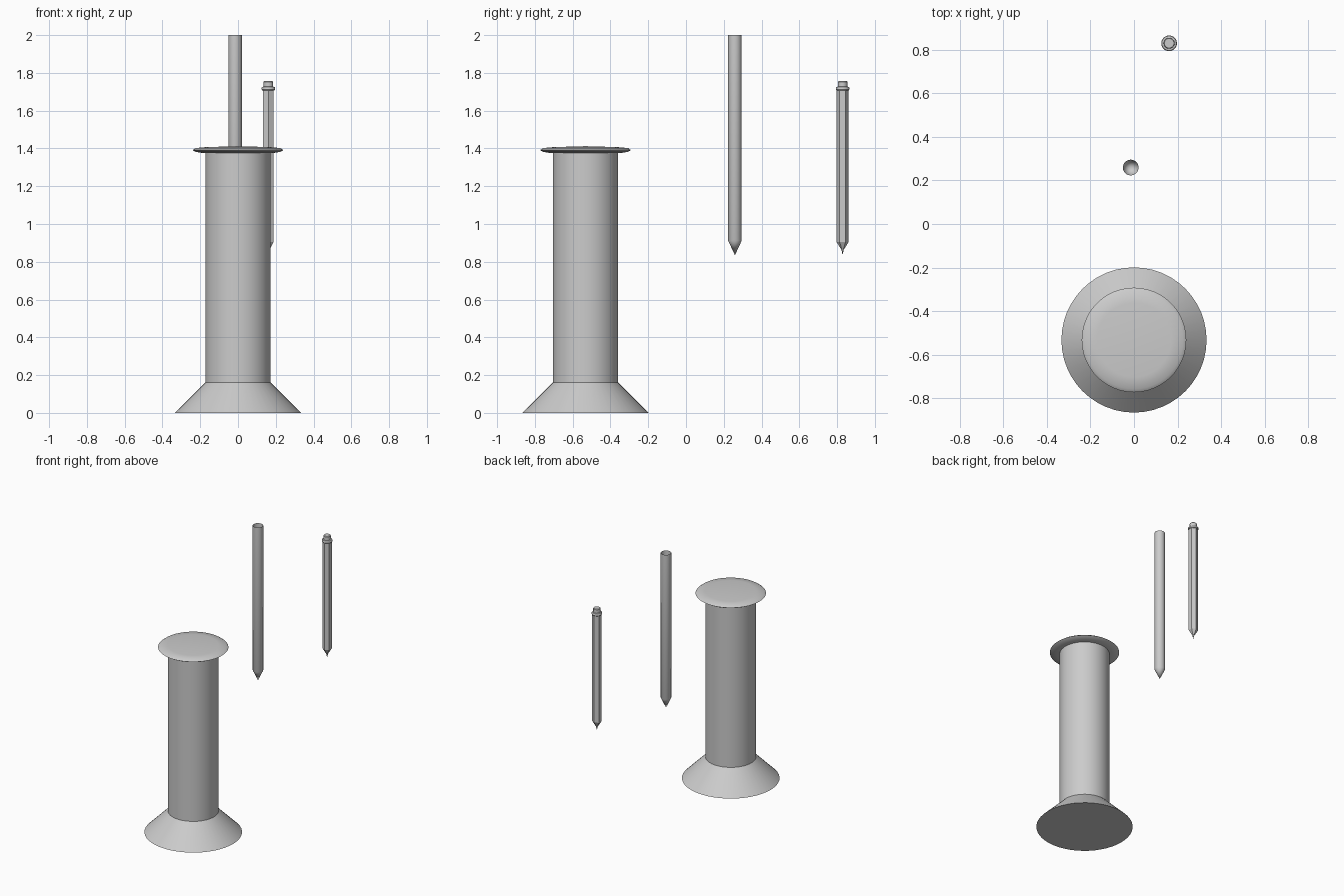
import bpy, bmesh
from math import cos, sin, pi, radians

if "Cube" in bpy.data.objects:
    bpy.data.objects.remove(bpy.data.objects["Cube"])


def lathe(name, x, y, profile, sides, phase=0.0, angle=35):
    """Spin (radius, z) points round a vertical axis; radius 0 makes a pole."""
    bm = bmesh.new()
    rings = []
    for r, z in profile:
        n = sides if r > 0 else 1
        rings.append([bm.verts.new((r * cos(phase + 2 * pi * i / sides),
                                    r * sin(phase + 2 * pi * i / sides), z))
                      for i in range(n)])
    for a, b in zip(rings, rings[1:]):
        for i in range(sides):
            j = (i + 1) % sides
            quad = [a[i % len(a)], a[j % len(a)], b[j % len(b)], b[i % len(b)]]
            bm.faces.new(list(dict.fromkeys(quad)))
    bm.normal_update()
    mesh = bpy.data.meshes.new(name)
    bm.to_mesh(mesh)
    bm.free()
    ob = bpy.data.objects.new(name, mesh)
    ob.location = (x, y, 0)
    bpy.context.collection.objects.link(ob)
    bpy.ops.object.select_all(action='DESELECT')
    ob.select_set(True)
    bpy.context.view_layer.objects.active = ob
    bpy.ops.object.shade_smooth_by_angle(angle=radians(angle))
    return ob


# Stand: flared foot, column and lens-shaped cap
SX, SY = 0.0, -0.532
lathe("stand_foot", SX, SY, [(0, 0), (0.333, 0), (0.173, 0.16)], 48)
lathe("stand_column", SX, SY, [(0.173, 0.16), (0.173, 1.378)], 48)
lathe("stand_cap", SX, SY,
      [(0, 1.375), (0.19, 1.376), (0.225, 1.382), (0.24, 1.391),
       (0.225, 1.402), (0.17, 1.407), (0, 1.412)], 48)

# Round pencil: open-topped tube with a conical point
lathe("round_pencil", -0.015, 0.259, [(0, 0.835), (0.036, 0.912), (0.036, 2.0)], 32)

# Hexagonal pencil: sharpened body, lead, ferrule and eraser
PX, PY = 0.161, 0.829
lathe("hex_pencil_body", PX, PY,
      [(0.007, 0.865), (0.032, 0.905), (0.032, 1.715)], 6, pi / 6, 10)
lathe("hex_pencil_lead", PX, PY, [(0, 0.836), (0.007, 0.868)], 12)
lathe("ferrule", PX, PY,
      [(0, 1.708), (0.033, 1.708), (0.036, 1.712), (0.036, 1.721),
       (0.033, 1.726), (0.025, 1.727)], 24)
lathe("eraser", PX, PY,
      [(0.025, 1.725), (0.025, 1.753), (0.022, 1.757), (0, 1.757)], 24)
